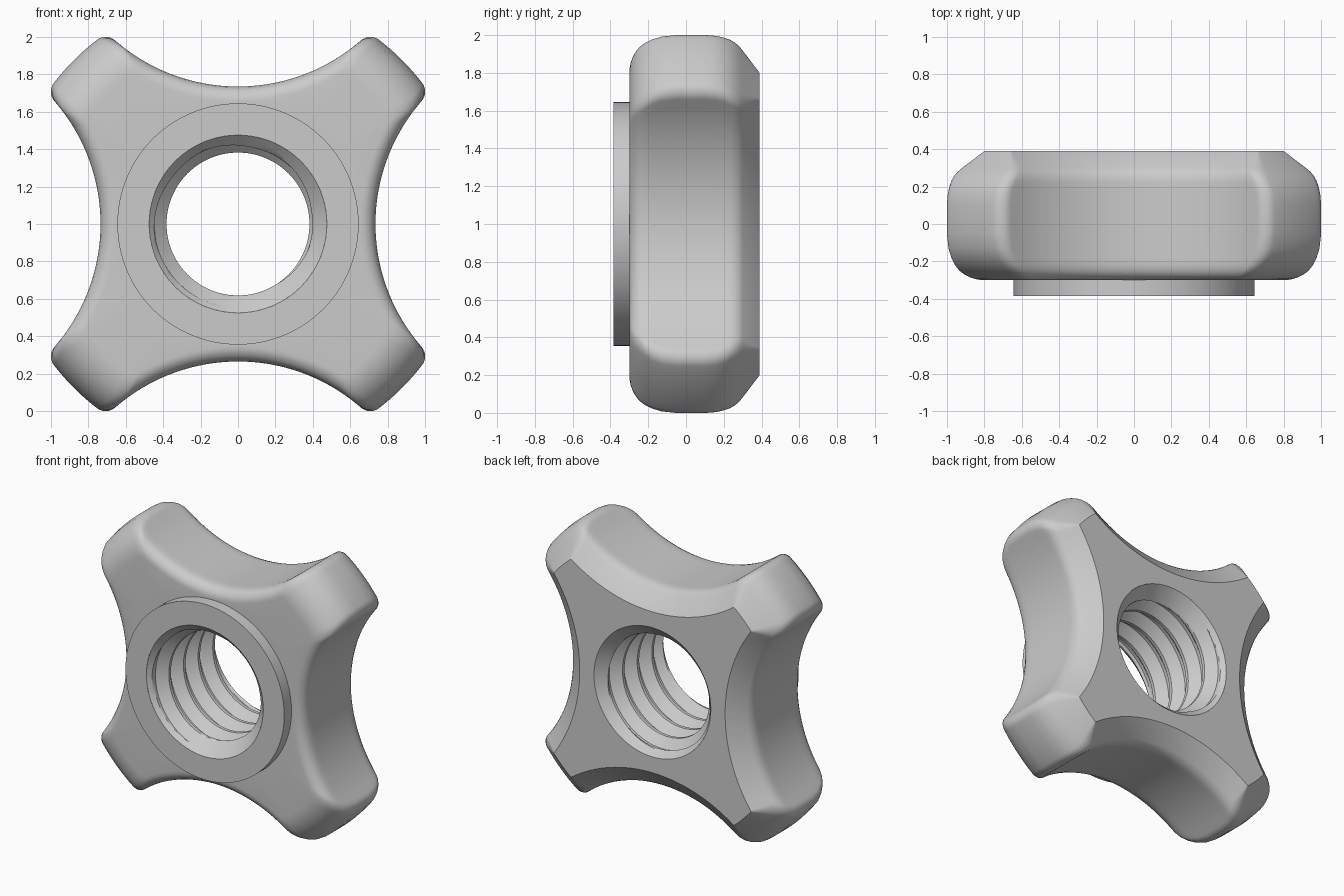
import bpy, bmesh
from math import sin, cos, pi, atan2, sqrt, hypot, radians

if "Cube" in bpy.data.objects:
    bpy.data.objects.remove(bpy.data.objects["Cube"])

CZ = 1.0                      # height of the knob axis
Y0, YF, YB = -0.385, -0.30, 0.39   # boss face, body front, body back
D = 1.735                     # distance from axis to scallop centres
R_TIP, R_BORE, R_BOSS = 1.24, 0.475, 0.645


def finish(name, bm, angle):
    bmesh.ops.remove_doubles(bm, verts=bm.verts, dist=0.0003)
    me = bpy.data.meshes.new(name)
    bm.to_mesh(me)
    bm.free()
    ob = bpy.data.objects.new(name, me)
    bpy.context.collection.objects.link(ob)
    bpy.ops.object.select_all(action='DESELECT')
    ob.select_set(True)
    bpy.context.view_layer.objects.active = ob
    bpy.ops.object.shade_smooth_by_angle(angle=radians(angle))


def arc(cx, cz, r, a0, a1, n):
    return [(cx + r * cos(a0 + (a1 - a0) * i / n),
             cz + r * sin(a0 + (a1 - a0) * i / n)) for i in range(n + 1)]


def outline(R, d, f):
    """Four-lobed outline: tip radius R, scallop radius 1+d, corner fillet f."""
    z = (D * D + (R - f) ** 2 - (1 + d + f) ** 2) / (2 * D)
    x = sqrt((R - f) ** 2 - z * z)
    a, t = atan2(z - D, x), atan2(z, x)
    half = (arc(0, D, 1 + d, -pi / 2, a, 16)
            + arc(x, z, f, pi + a, t, 8)[1:]
            + arc(0, 0, R, t, pi / 4, 4)[1:])
    quarter = half + [(q, p) for p, q in half[-2:0:-1]]
    pts = []
    for _ in range(4):
        pts += quarter
        quarter = [(q, -p) for p, q in quarter]
    return pts


def to_circle(pts, r):
    return [(p * r / hypot(p, q), q * r / hypot(p, q)) for p, q in pts]


def round_off(y, r, lo, hi):
    """Inset of a fillet of radius r outside the straight span lo..hi."""
    t = min(r, max(lo - y, y - hi, 0))
    return r - sqrt(r * r - t * t)


# Body: stacked outlines, with front boss and flat back running to the bore
levels = []
for y in (-.30, -.298, -.293, -.283, -.27, -.25, -.22, -.18, -.13, -.05,
          .10, .16, .20, .23, .255, .28, .30):
    R = R_TIP - round_off(y, .25, -.05, .10)
    d = round_off(y, .08, -.22, 1) + round_off(y, .10, -1, .23)
    levels.append((y, outline(R, d, .075)))
back = outline(1.04, .144, .008)
front = levels[0][1]
levels = ([(Y0, to_circle(front, R_BORE)), (Y0, to_circle(front, R_BOSS)),
           (YF, to_circle(front, R_BOSS))] + levels
          + [(YB, back), (YB, to_circle(back, R_BORE))])
bm = bmesh.new()
rings = [[bm.verts.new((x, y, CZ + z)) for x, z in pts] for y, pts in levels]
n = len(front)
for a, b in zip(rings, rings[1:]):
    for j in range(n):
        k = (j + 1) % n
        bm.faces.new((a[j], a[k], b[k], b[j]))
finish("knob_body", bm, 25)

# Threaded bore: helical profile clipped by a countersink at both ends
PITCH, SEG = 0.17, 96
corners = [(0, .382), (.14, .382), (.5, .447), (.64, .447), (1, .382)]
profile = []
for (s0, r0), (s1, r1) in zip(corners, corners[1:]):
    profile += [(s0 + (s1 - s0) * i / 4, r0 + (r1 - r0) * i / 4) for i in range(4)]
bm = bmesh.new()
cols = []
for i in range(SEG + 1):
    th = 2 * pi * i / SEG
    col = []
    for k in range(-2, 6):
        for s, r in profile:
            y = min(YB, max(Y0, Y0 + PITCH * (k + s + i / SEG)))
            r = max(r, R_BORE - min(y - Y0, YB - y))
            col.append(bm.verts.new((r * sin(th), y, CZ + r * cos(th))))
    cols.append(col)
for a, b in zip(cols, cols[1:]):
    for j in range(len(a) - 1):
        bm.faces.new((a[j], a[j + 1], b[j + 1], b[j]))
finish("threaded_bore", bm, 25)
